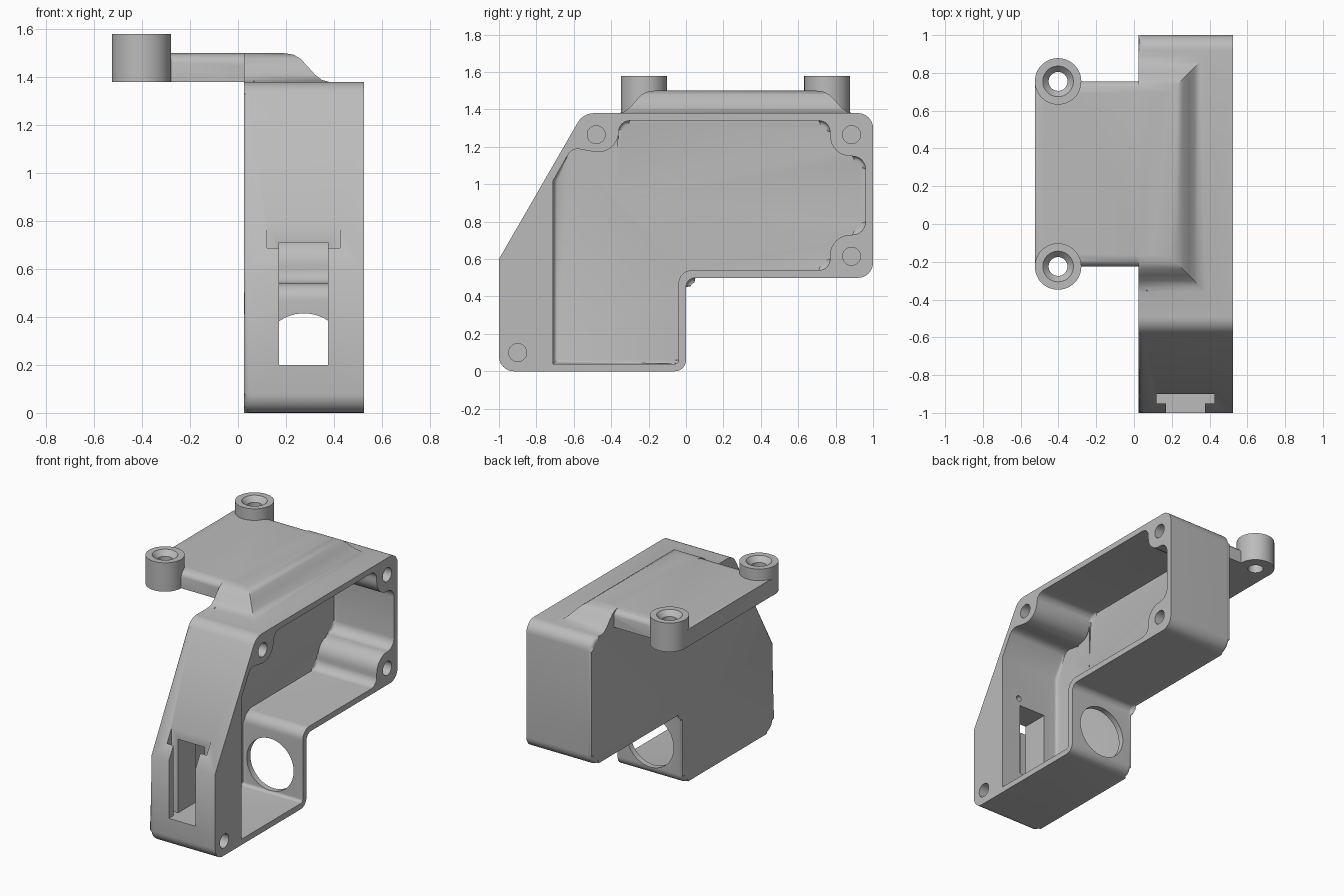
import bpy, bmesh, math
from mathutils import Vector

if "Cube" in bpy.data.objects:
    bpy.data.objects.remove(bpy.data.objects["Cube"])

grey = bpy.data.materials.new("plain_grey")
grey.use_nodes = True
colour = (0.5, 0.5, 0.5, 1)
grey.diffuse_color = colour
grey.node_tree.nodes["Principled BSDF"].inputs["Base Color"].default_value = colour


def finish(name, bm):
    bmesh.ops.recalc_face_normals(bm, faces=bm.faces)
    mesh = bpy.data.meshes.new(name)
    bm.to_mesh(mesh)
    bm.free()
    mesh.materials.append(grey)
    ob = bpy.data.objects.new(name, mesh)
    bpy.context.collection.objects.link(ob)
    return ob


def rounded(corners, steps=8):
    """Turn (y, z, radius) corners into a filleted outline."""
    out = []
    for i, (y, z, r) in enumerate(corners):
        p = Vector((y, z))
        u = (Vector(corners[i - 1][:2]) - p).normalized()
        v = (Vector(corners[(i + 1) % len(corners)][:2]) - p).normalized()
        if r == 0:
            out.append(p)
            continue
        half = u.angle(v) / 2
        centre = p + (u + v).normalized() * (r / math.sin(half))
        start = p + u * (r / math.tan(half)) - centre
        end = p + v * (r / math.tan(half)) - centre
        sweep = math.pi - 2 * half
        for k in range(steps + 1):
            t = k / steps
            out.append(centre + (start * math.sin((1 - t) * sweep)
                                 + end * math.sin(t * sweep)) / math.sin(sweep))
    return out


def loft(name, rings, bevel=0):
    """Skin closed rings of points, cap both ends, optionally round the first rim."""
    bm = bmesh.new()
    loops = [[bm.verts.new(p) for p in ring] for ring in rings]
    n = len(loops[0])
    for a, b in zip(loops, loops[1:]):
        for i in range(n):
            bm.faces.new((a[i], a[(i + 1) % n], b[(i + 1) % n], b[i]))
    first = bm.faces.new(loops[0])
    bm.faces.new(loops[-1])
    if bevel:
        bmesh.ops.bevel(bm, geom=list(first.edges), offset=bevel, segments=4,
                        profile=0.5, affect='EDGES')
    return finish(name, bm)


def prism(name, outline, x0, x1, bevel=0):
    return loft(name, [[(x, y, z) for y, z in outline] for x in (x0, x1)], bevel)


def box(name, x0, x1, y0, y1, z0, z1):
    return prism(name, [(y0, z0), (y1, z0), (y1, z1), (y0, z1)], x0, x1)


def turned(name, centre, axis, stations, sides=48):
    """Round part along an axis; stations are (position, radius)."""
    rings = []
    for pos, r in stations:
        ring = []
        for k in range(sides):
            a = math.tau * k / sides
            c, s = r * math.cos(a), r * math.sin(a)
            off = {'X': (pos, c, s), 'Y': (c, pos, s), 'Z': (c, s, pos)}[axis]
            ring.append(Vector(centre) + Vector(off))
        rings.append(ring)
    return loft(name, rings)


def combine(target, tool, operation):
    tool.hide_render = True
    mod = target.modifiers.new(tool.name, 'BOOLEAN')
    mod.operation, mod.object, mod.solver = operation, tool, 'EXACT'
    bpy.context.view_layer.objects.active = target
    bpy.ops.object.modifier_apply(modifier=mod.name)
    bpy.data.objects.remove(tool)


# Outer shell
BACK, RIM = 0.025, 0.525
shell = prism("housing", rounded([
    (-1, 0, .08), (0, 0, .06), (0, .5, .05), (1, .5, .08), (1, 1.38, .08),
    (-.55, 1.38, .1), (-1, .6, 0)]), BACK, RIM, bevel=.025)

# Flared mount foot on the roof, same edge curve as the plate
curve = [(0, 1.5), (.04, 1.494), (.07, 1.477), (.1, 1.445), (.13, 1.411),
         (.16, 1.388), (.19, 1.38), (.19, 1.35)]
flare = loft("mount_flare", [[(BACK, -.17 - d, z), (.19 + d, -.17 - d, z),
                              (.19 + d, .7 + d, z), (BACK, .7 + d, z)] for d, z in curve])

# Cantilevered mounting plate
edge = [(.06, 1.38), (.06, 1.46), (.055, 1.475), (.035, 1.493), (0, 1.5)]
plate = prism("mount_plate", [(-.165 - d, z) for d, z in edge]
              + [(.695 + d, z) for d, z in reversed(edge)], -.523, .1)
combine(shell, flare, 'UNION')
combine(shell, plate, 'UNION')

# Standoffs with countersunk through holes
for y in (-.225, .755):
    at = (-.402, y, 0)
    combine(shell, turned("standoff", at, 'Z', [(1.38, .123), (1.58, .123)]), 'UNION')
    combine(shell, turned("standoff_hole", at, 'Z',
                          [(1.3, .05), (1.545, .05), (1.581, .082), (1.6, .082)]), 'DIFFERENCE')

# Cavity, stepping around the screw bosses
cavity = prism("cavity", rounded([
    (-.71, .04, 0), (-.04, .04, .02), (-.04, .54, .07), (.77, .54, .06),
    (.77, .73, .11), (.96, .73, .07), (.96, 1.15, .07), (.77, 1.15, .11),
    (.77, 1.34, .06), (-.36, 1.34, .06), (-.36, 1.15, .11), (-.61, 1.195, .06),
    (-.71, 1.02, 0)]), .065, .6, bevel=.02)
combine(shell, cavity, 'DIFFERENCE')

# Screw holes in the rim
for y, z in ((.885, .615), (.885, 1.265), (-.48, 1.265), (-.9, .1)):
    combine(shell, turned("screw_hole", (0, y, z), 'X', [(.2, .048), (.6, .048)], 32), 'DIFFERENCE')

# Front window, slide groove behind its lip, pin hole, and round port
combine(shell, box("window", .17, .375, -1.1, -.65, .2, .71), 'DIFFERENCE')
combine(shell, box("slide_groove", .12, .425, -.95, -.9, .2, .9), 'DIFFERENCE')
combine(shell, turned("pin_hole", (.385, 0, .76), 'Y', [(-.8, .02), (-.65, .02)], 16), 'DIFFERENCE')
combine(shell, turned("round_port", (.275, 0, .235), 'Y', [(-.1, .18), (.1, .18)], 64), 'DIFFERENCE')

# Smooth fillets, crisp edges
bpy.ops.object.select_all(action='DESELECT')
shell.select_set(True)
bpy.context.view_layer.objects.active = shell
bpy.ops.object.shade_smooth_by_angle(angle=math.radians(32))
